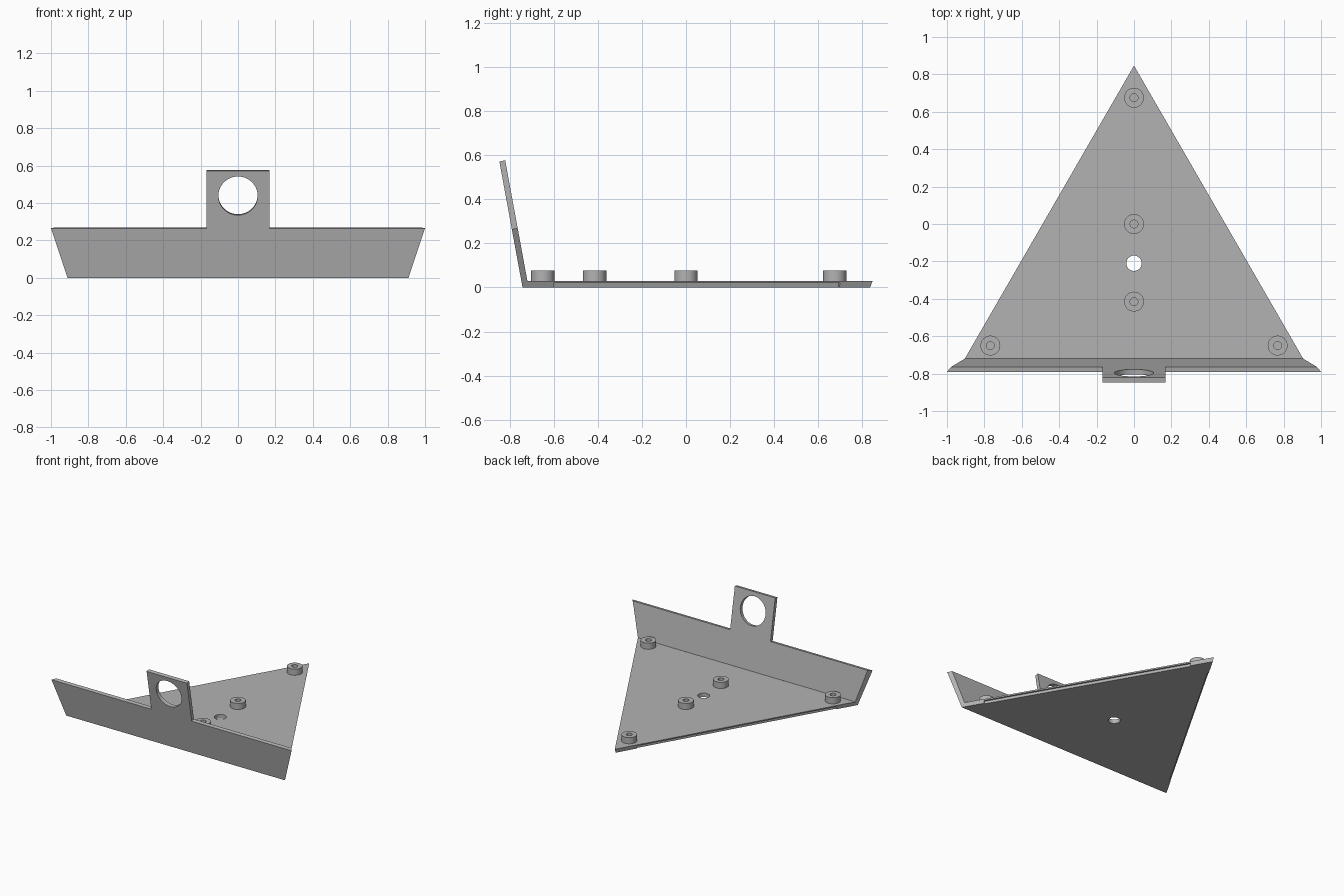
import bpy
import bmesh
from math import atan, cos, sin, pi, radians
from mathutils import Vector

cube = bpy.data.objects.get("Cube")
if cube:
    bpy.data.objects.remove(cube, do_unlink=True)

grey = bpy.data.materials.new("plain grey")
grey.use_nodes = True
COLOUR = (0.45, 0.45, 0.45, 1)
grey.diffuse_color = COLOUR
grey.node_tree.nodes["Principled BSDF"].inputs["Base Color"].default_value = COLOUR

LEAN = 0.184        # wall lean, y per unit of z
WALL = 0.0275       # wall thickness along y
FRONT = -0.742      # front edge of the underside
THICK = 0.03        # plate thickness
ROOT3 = 3 ** 0.5


def make_object(name, bm):
    bmesh.ops.recalc_face_normals(bm, faces=bm.faces)
    mesh = bpy.data.meshes.new(name)
    bm.to_mesh(mesh)
    bm.free()
    obj = bpy.data.objects.new(name, mesh)
    bpy.context.collection.objects.link(obj)
    mesh.materials.append(grey)
    return obj


def loft(name, loops, closed=False):
    """Bridge loops of equal length; cap both ends or close into a ring."""
    bm = bmesh.new()
    rings = [[bm.verts.new(p) for p in loop] for loop in loops]
    pairs = list(zip(rings, rings[1:]))
    if closed:
        pairs.append((rings[-1], rings[0]))
    else:
        bm.faces.new(rings[0])
        bm.faces.new(rings[-1])
    for a, b in pairs:
        for i in range(len(a)):
            j = (i + 1) % len(a)
            bm.faces.new((a[i], a[j], b[j], b[i]))
    return make_object(name, bm)


def smooth(obj):
    bpy.ops.object.select_all(action="DESELECT")
    obj.select_set(True)
    bpy.context.view_layer.objects.active = obj
    bpy.ops.object.shade_smooth_by_angle(angle=radians(30))


def cut(obj, cutter):
    mod = obj.modifiers.new("cut", "BOOLEAN")
    mod.operation = "DIFFERENCE"
    mod.solver = "EXACT"
    mod.object = cutter
    bpy.context.view_layer.objects.active = obj
    bpy.ops.object.modifier_apply(modifier=mod.name)
    bpy.data.objects.remove(cutter, do_unlink=True)


def cylinder_cutter(radius, location, tilt=0):
    bpy.ops.mesh.primitive_cylinder_add(vertices=48, radius=radius, depth=0.2,
                                        location=location, rotation=(tilt, 0, 0))
    cutter = bpy.context.object
    cutter.hide_render = True
    cutter.data.materials.append(grey)
    return cutter


# Triangular base plate with slightly undercut edges
def triangle(apex, front, z):
    half = (apex - front) / ROOT3
    return [(-half, front, z), (half, front, z), (0, apex, z)]


plate = loft("base_plate", [triangle(0.836, FRONT, 0),
                            triangle(0.847, -0.72, THICK)])
cut(plate, cylinder_cutter(0.041, (0, -0.21, 0)))

# Shallow ledge under both sloping sides
for side in (1, -1):
    along = Vector((-side / 2, ROOT3 / 2, 0)) * 0.75
    across = Vector((side * ROOT3 / 2, 0.5, 0)) * 0.014
    middle = Vector((side * 0.46, 0.05, 0))
    corners = [middle + a * along + b * across
               for a, b in ((-1, -1), (1, -1), (1, 1), (-1, 1))]
    ledge = loft("ledge_cutter", [[c + Vector((0, 0, z)) for c in corners]
                                  for z in (-0.02, 0.02)])
    ledge.hide_render = True
    cut(plate, ledge)
smooth(plate)


# Leaning front wall with a raised tab
def wall_outline(y, low, shoulder, tab_top):
    right = [low, shoulder, (0.168, shoulder[1]), (0.168, tab_top)]
    outline = right + [(-x, z) for x, z in reversed(right)]
    return [(x, y - LEAN * z, z) for x, z in outline]


wall = loft("front_wall", [
    wall_outline(FRONT, (0.911, 0), (1.0, 0.265), 0.572),
    wall_outline(FRONT + WALL, (0.905, THICK), (0.978, 0.27), 0.577)])
cut(wall, cylinder_cutter(0.105, (0, FRONT + WALL / 2 - LEAN * 0.441, 0.441),
                          atan(LEAN) - pi / 2))
smooth(wall)


# Hollow round bosses
def circle(x, y, z, radius, count=40):
    return [(x + radius * cos(2 * pi * i / count),
             y + radius * sin(2 * pi * i / count), z) for i in range(count)]


bosses = {"rear_boss": (0, 0.675), "middle_boss": (0, 0),
          "front_boss": (0, -0.415), "left_boss": (0.768, -0.65),
          "right_boss": (-0.768, -0.65)}
for name, (x, y) in bosses.items():
    profile = [(0.053, THICK), (0.053, 0.076), (0.021, 0.076), (0.021, THICK)]
    smooth(loft(name, [circle(x, y, z, r) for r, z in profile], closed=True))
